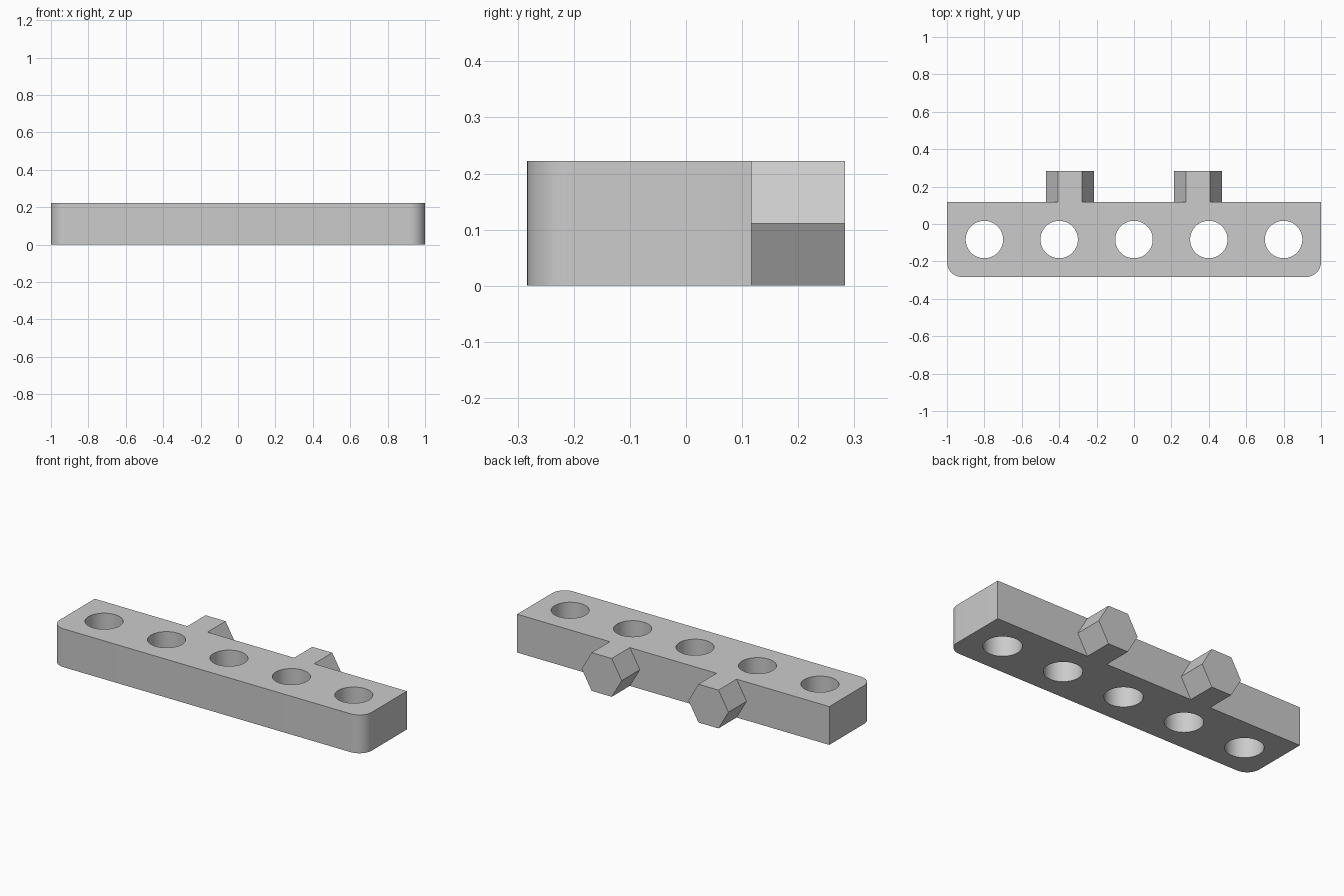
import bpy, bmesh
from math import pi, cos, sin

if "Cube" in bpy.data.objects:
    bpy.data.objects.remove(bpy.data.objects["Cube"])

HEIGHT = 0.222
FRONT, BACK, PEG_END = -0.283, 0.117, 0.283
CORNER = 0.08
HOLE_R = 0.1

grey = bpy.data.materials.new("plain grey")
grey.use_nodes = True
colour = (0.6, 0.6, 0.6, 1)
grey.diffuse_color = colour
grey.node_tree.nodes["Principled BSDF"].inputs["Base Color"].default_value = colour


def arc(cx, cy, r, start, end, steps):
    angles = [start + (end - start) * i / steps for i in range(steps + 1)]
    return [(cx + r * cos(a), cy + r * sin(a)) for a in angles]


def prism(name, outline, low, high, along_y=False):
    """Extrude a closed outline along z, or along y for an x-z outline."""
    bm = bmesh.new()
    place = (lambda p, d: (p[0], d, p[1])) if along_y else (lambda p, d: (*p, d))
    base = bm.faces.new([bm.verts.new(place(p, low)) for p in outline])
    new = bmesh.ops.extrude_face_region(bm, geom=[base])["geom"]
    shift = (0, high - low, 0) if along_y else (0, 0, high - low)
    bmesh.ops.translate(bm, vec=shift,
                        verts=[v for v in new if isinstance(v, bmesh.types.BMVert)])
    bmesh.ops.recalc_face_normals(bm, faces=bm.faces)
    mesh = bpy.data.meshes.new(name)
    bm.to_mesh(mesh)
    bm.free()
    obj = bpy.data.objects.new(name, mesh)
    bpy.context.collection.objects.link(obj)
    mesh.materials.append(grey)
    return obj


# Bar with two rounded front corners
outline = [(1, BACK), (-1, BACK)]
outline += arc(-1 + CORNER, FRONT + CORNER, CORNER, pi, 1.5 * pi, 12)
outline += arc(1 - CORNER, FRONT + CORNER, CORNER, 1.5 * pi, 2 * pi, 12)
bar = prism("bar", outline, 0, HEIGHT)

# Five round through holes
bpy.context.view_layer.objects.active = bar
for i in range(5):
    circle = arc(-0.8 + 0.4 * i, (FRONT + BACK) / 2, HOLE_R, 0, 2 * pi, 64)[:-1]
    cutter = prism("hole_cutter", circle, -0.1, HEIGHT + 0.1)
    cutter.hide_render = True
    mod = bar.modifiers.new("hole", "BOOLEAN")
    mod.operation = "DIFFERENCE"
    mod.solver = "EXACT"
    mod.object = cutter
    bpy.ops.object.modifier_apply(modifier=mod.name)
    bpy.data.objects.remove(cutter)

bpy.ops.object.select_all(action="DESELECT")
bar.select_set(True)
bpy.ops.object.shade_smooth_by_angle(angle=pi / 6)

# Two hexagonal pegs on the back, flat side up
peg_radius = HEIGHT / 2 / cos(pi / 6)
for name, x in (("right_peg", -0.342), ("left_peg", 0.342)):
    hexagon = arc(x, HEIGHT / 2, peg_radius, 0, 2 * pi, 6)[:-1]
    prism(name, hexagon, BACK, PEG_END, along_y=True)
